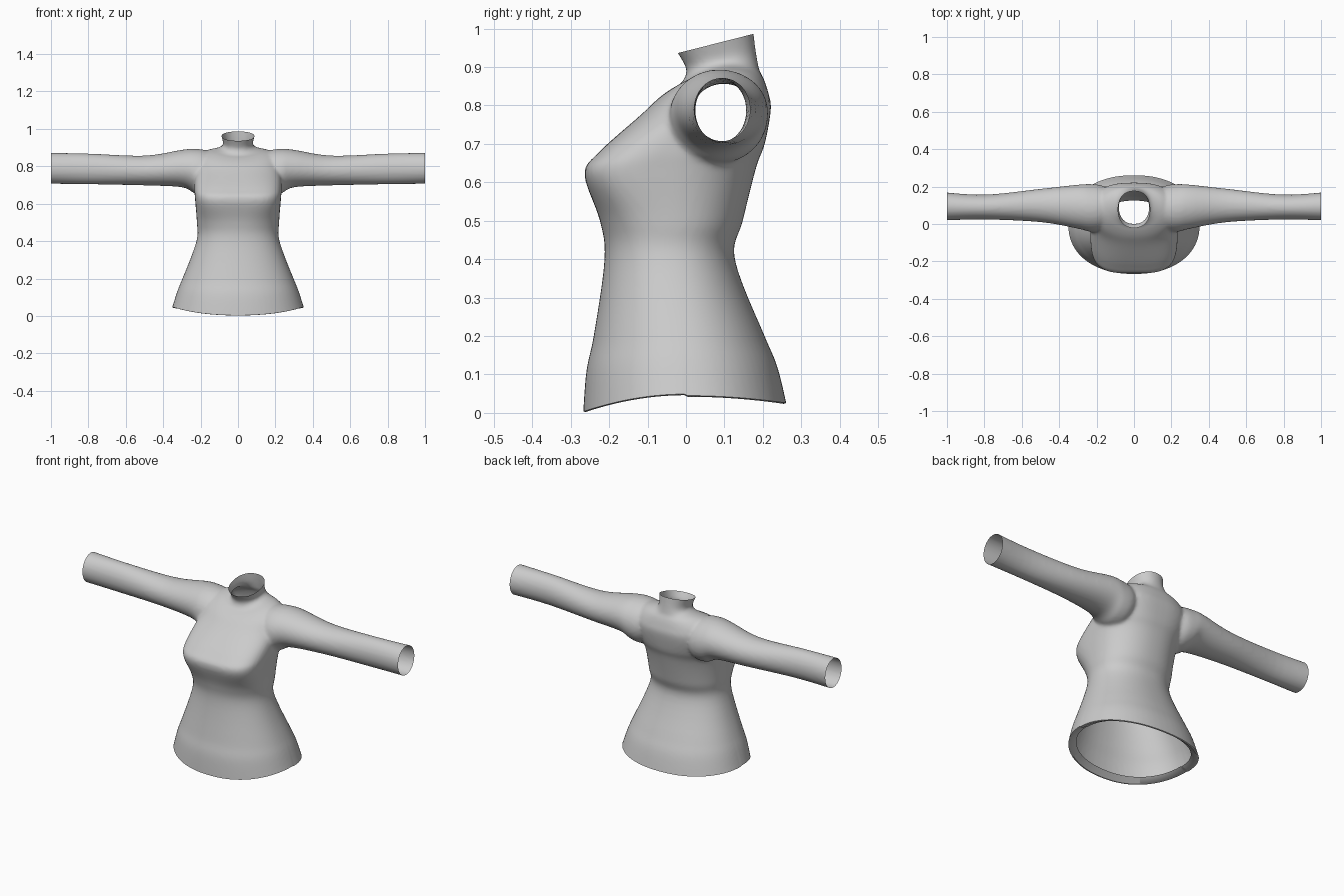
import bpy, bmesh, math
from mathutils import Vector

if "Cube" in bpy.data.objects:
    bpy.data.objects.remove(bpy.data.objects["Cube"])

N = 64


def smooth_rows(rows, steps=6):
    """Catmull-Rom interpolation between cross-section rows."""
    out = []
    for i in range(len(rows) - 1):
        a, b = rows[max(i - 1, 0)], rows[i]
        c, d = rows[i + 1], rows[min(i + 2, len(rows) - 1)]
        for s in range(steps):
            t = s / steps
            out.append([q + 0.5 * t * (r - p + t * (2 * p - 5 * q + 4 * r - w + t * (3 * (q - r) + w - p)))
                        for p, q, r, w in zip(a, b, c, d)])
    return out + [list(rows[-1])]


def spow(v, e):
    return math.copysign(abs(v) ** e, v)


def bell(v, centre, width):
    return math.exp(-((v - centre) / width) ** 2)


def loft(bm, rings):
    """Closed tube through rings of points."""
    loops = [[bm.verts.new(p) for p in ring] for ring in rings]
    for a, b in zip(loops, loops[1:]):
        for i in range(N):
            j = (i + 1) % N
            bm.faces.new((a[i], a[j], b[j], b[i]))
    bm.faces.new(loops[0][::-1])
    bm.faces.new(loops[-1])


def torso_ring(row):
    yf, zf, yb, zb, hw = row
    square_front = 2.2 + 1.4 * bell(zf, .64, .11)   # boxy across the bust
    square_back = 2.2 + .5 * bell(zf, .75, .1)      # broad shoulder blades
    lift = .03 * bell(zf, .84, .04)                 # shoulder line
    pts = []
    for i in range(N):
        t = 2 * math.pi * i / N
        s, c = math.sin(t), math.cos(t)
        e = 2 / (square_front if s < 0 else square_back)
        x, k = hw * spow(c, e), spow(s, e)
        f = (k + 1) / 2
        pts.append((x, yf + (yb - yf) * f, zf + (zb - zf) * f + lift * (1 - k * k)))
    return pts


def sleeve_ring(row, side):
    x, y0, y1, z0, z1 = row
    return [(side * x, (y0 + y1) / 2 + (y1 - y0) / 2 * math.cos(a),
             (z0 + z1) / 2 + (z1 - z0) / 2 * math.sin(a))
            for a in (2 * math.pi * i / N for i in range(N))]


# front y, front z, back y, back z, half width
TORSO = [
    (-.27, -.05, .27, -.05, .362),
    (-.26, .10, .24, .10, .328),
    (-.24, .20, .203, .20, .295),
    (-.212, .40, .127, .40, .222),
    (-.224, .50, .148, .50, .22),
    (-.264, .62, .183, .64, .23),
    (-.228, .677, .205, .70, .234),
    (-.118, .775, .221, .79, .23),
    (-.07, .82, .215, .83, .215),
    (-.035, .845, .203, .868, .165),
    (-.012, .858, .192, .888, .112),
    (0, .88, .187, .91, .087),
    (-.003, .905, .181, .945, .08),
    (-.04, .965, .172, 1.02, .096),
]
# x, front y, back y, bottom z, top z
SLEEVE = [
    (.10, .02, .17, .72, .855),
    (.17, -.035, .205, .655, .885),
    (.23, -.042, .213, .655, .893),
    (.30, -.025, .21, .688, .888),
    (.50, .01, .188, .698, .857),
    (.80, .024, .157, .704, .868),
    (1.05, .018, .173, .707, .873),
]

# Body, collar and sleeves as closed tubes
bm = bmesh.new()
loft(bm, [torso_ring(r) for r in smooth_rows(TORSO)])
for side in (-1, 1):
    loft(bm, [sleeve_ring(r, side) for r in smooth_rows(SLEEVE)])
bmesh.ops.recalc_face_normals(bm, faces=bm.faces)
mesh = bpy.data.meshes.new("shirt")
bm.to_mesh(mesh)
bm.free()
shirt = bpy.data.objects.new("shirt", mesh)
bpy.context.collection.objects.link(shirt)
bpy.context.view_layer.objects.active = shirt
shirt.select_set(True)

# Fuse into one garment with soft joins
fuse = shirt.modifiers.new("fuse", 'REMESH')
fuse.mode = 'VOXEL'
fuse.voxel_size = 0.009
soften = shirt.modifiers.new("soften", 'SMOOTH')
soften.factor = 0.5
soften.iterations = 6
for name in ("fuse", "soften"):
    bpy.ops.object.modifier_apply(modifier=name)

# Cut open the cuffs, the neck and the hem
bm = bmesh.new()
bm.from_mesh(shirt.data)
collar_dir = Vector((0, -.05, .197))
for co, no in (((1, 0, 0), (1, 0, 0)), ((-1, 0, 0), (-1, 0, 0)),
               ((0, -.022, .936), collar_dir), ((0, 0, 0), (0, 0, -1))):
    bmesh.ops.bisect_plane(bm, geom=bm.verts[:] + bm.edges[:] + bm.faces[:],
                           plane_co=co, plane_no=no, clear_outer=True)

# Fold the hem inward
hem = [e for e in bm.edges if e.is_boundary and all(v.co.z < .01 for v in e.verts)]
for scale, rise in ((.975, -.003), (.90, .022)):
    res = bmesh.ops.extrude_edge_only(bm, edges=hem)
    hem = [g for g in res["geom"] if isinstance(g, bmesh.types.BMEdge)]
    for v in {v for e in hem for v in e.verts}:
        v.co = (v.co.x * scale, v.co.y * scale, v.co.z + rise)

# Curve the hem up at the sides
for v in bm.verts:
    if v.co.z < .3:
        y = v.co.y
        rise = .045 * (1 - (y / .265) ** 2) + (.025 * (y / .265) ** 2 if y > 0 else .004)
        v.co.z += max(rise, 0) * (1 - max(v.co.z, 0) / .3) ** 2
bmesh.ops.recalc_face_normals(bm, faces=bm.faces)
bm.to_mesh(shirt.data)
bm.free()

# Plain grey cloth
cloth = bpy.data.materials.new("grey cloth")
cloth.diffuse_color = (.6, .6, .6, 1)
cloth.use_nodes = True
cloth.node_tree.nodes["Principled BSDF"].inputs["Base Color"].default_value = cloth.diffuse_color
shirt.data.materials.clear()
shirt.data.materials.append(cloth)
bpy.ops.object.shade_smooth_by_angle(angle=math.radians(50))
